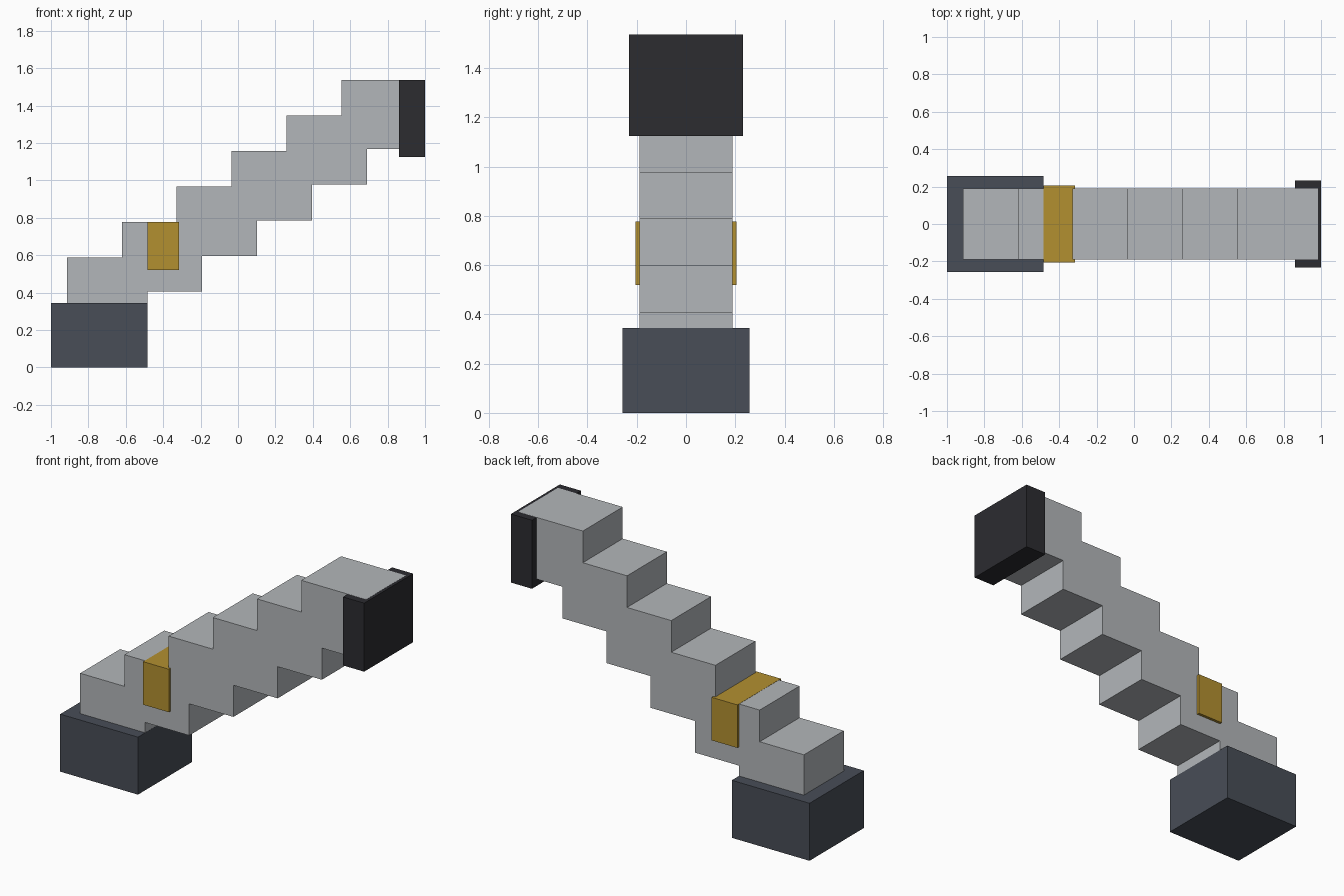
import bpy, bmesh

if "Cube" in bpy.data.objects:
    bpy.data.objects.remove(bpy.data.objects["Cube"])

PITCH_X, PITCH_Z = 0.2935, 0.19   # offset from one step to the next
STEPS = 6


def material(name, rgb):
    m = bpy.data.materials.new(name)
    m.diffuse_color = (*rgb, 1)
    m.use_nodes = True
    m.node_tree.nodes["Principled BSDF"].inputs["Base Color"].default_value = m.diffuse_color
    return m


def extruded(name, outline, half_width, mat=None):
    """Extrude an x-z outline symmetrically across y."""
    bm = bmesh.new()
    face = bm.faces.new([bm.verts.new((x, -half_width, z)) for x, z in outline])
    new = bmesh.ops.extrude_face_region(bm, geom=[face])["geom"]
    verts = [g for g in new if isinstance(g, bmesh.types.BMVert)]
    bmesh.ops.translate(bm, verts=verts, vec=(0, 2 * half_width, 0))
    bmesh.ops.recalc_face_normals(bm, faces=bm.faces)
    mesh = bpy.data.meshes.new(name)
    bm.to_mesh(mesh)
    bm.free()
    obj = bpy.data.objects.new(name, mesh)
    bpy.context.collection.objects.link(obj)
    if mat:
        mesh.materials.append(mat)
    return obj


def block(name, x0, x1, z0, z1, half_width, mat):
    return extruded(name, [(x0, z0), (x1, z0), (x1, z1), (x0, z1)], half_width, mat)


slate = material("slate", (0.065, 0.075, 0.095))
black = material("black", (0.025, 0.025, 0.03))
brass = material("brass", (0.45, 0.28, 0.03))
steel = material("steel", (0.45, 0.47, 0.49))

# Stepped shaft: zigzag underside going up, zigzag top coming back
under, top = [(-0.915, 0.217)], []
for i in range(STEPS):
    dx, dz = i * PITCH_X, i * PITCH_Z
    right, left = -0.485 + dx, -0.915 + dx
    under += [(right, 0.217 + dz)]
    if i < STEPS - 1:
        under += [(right, 0.217 + dz + PITCH_Z)]
    if i:
        top += [(left, 0.587 + dz - PITCH_Z)]
    top += [(left, 0.587 + dz)]
top.append((-0.485 + (STEPS - 1) * PITCH_X, 0.587 + (STEPS - 1) * PITCH_Z))
extruded("stepped_shaft", under + top[::-1], 0.189, steel)

# Foot block, end cap and the band wrapped round the shaft
block("foot_block", -1.0, -0.484, 0.0, 0.345, 0.257, slate)
block("end_cap", 0.86, 1.0, 1.125, 1.536, 0.232, black)
block("band", -0.485, -0.315, 0.52, 0.778, 0.206, brass)
